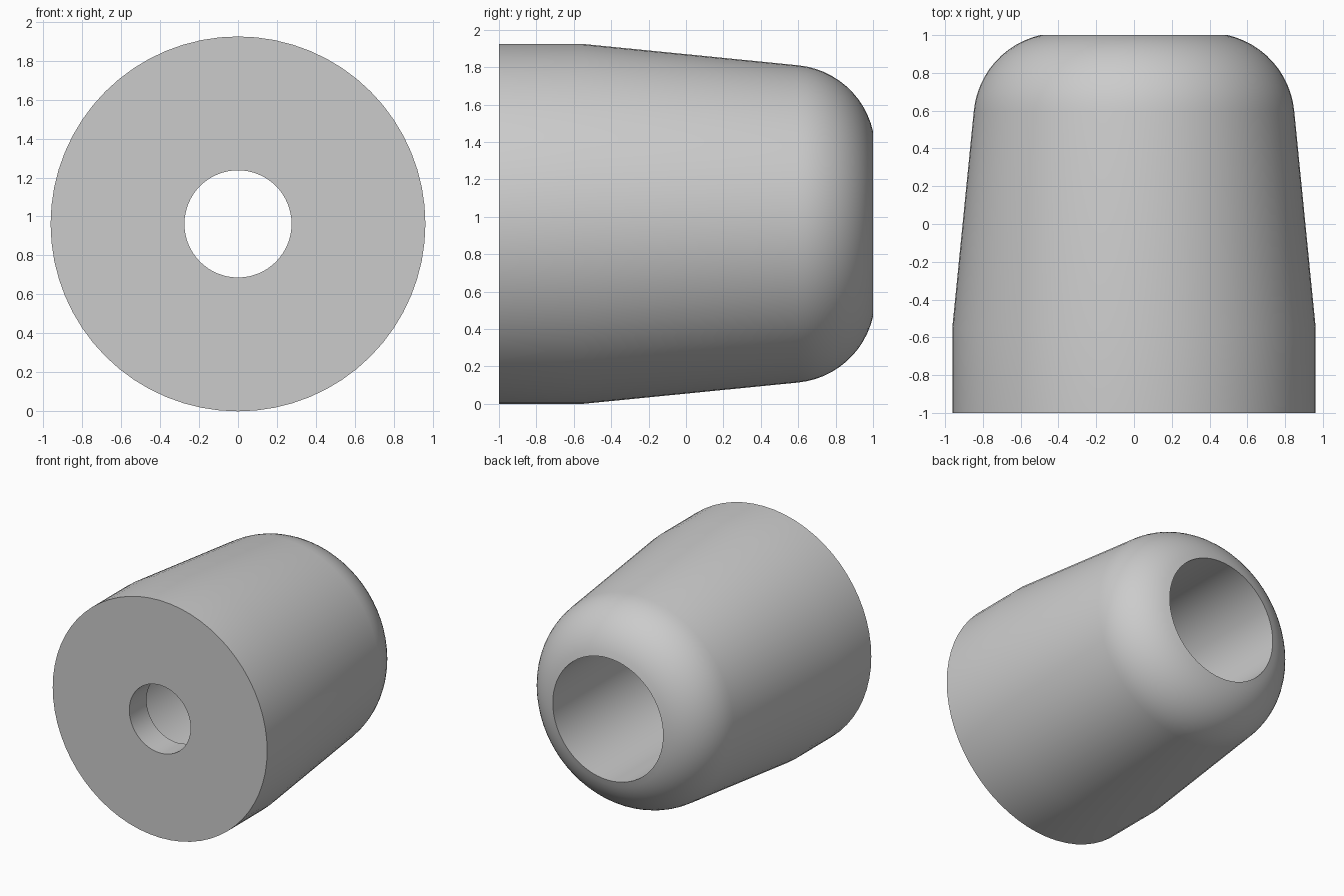
import bpy, bmesh, math
from mathutils import Matrix, Vector

cube = bpy.data.objects.get("Cube")
if cube:
    bpy.data.objects.remove(cube, do_unlink=True)

RADIUS, BORE, HOLE = 0.962, 0.495, 0.275
SIDES, ARC_STEPS = 64, 12
FLOOR_Y = -0.78

# One flat grey
grey = bpy.data.materials.new("light_grey")
grey.use_nodes = True
colour = (0.6, 0.6, 0.6, 1.0)
grey.diffuse_color = colour
grey.node_tree.nodes["Principled BSDF"].inputs["Base Color"].default_value = colour

# Outer wall: straight collar, slight taper, then a round shoulder tangent to the taper
collar_end = Vector((-0.55, RADIUS))
taper_end = Vector((0.6, 0.848))
rim = Vector((1.0, BORE))
along = (taper_end - collar_end).normalized()
normal = Vector((-along.y, along.x))
chord = rim - taper_end
arc_radius = -chord.length_squared / (2 * chord.dot(normal))
centre = taper_end - normal * arc_radius
start = math.atan2(*(taper_end - centre).yx)
end = math.atan2(*(rim - centre).yx)
shoulder = []
for i in range(ARC_STEPS + 1):
    a = start + (end - start) * i / ARC_STEPS
    shoulder.append(centre + arc_radius * Vector((math.cos(a), math.sin(a))))

# Closed section as (y, radius): front face, outer wall, rear bore, small front hole
profile = [Vector((-1, HOLE)), Vector((-1, RADIUS)), collar_end, *shoulder,
           Vector((FLOOR_Y, BORE)), Vector((FLOOR_Y, HOLE))]

# Revolve the section around the y axis
bm = bmesh.new()
verts = [bm.verts.new((0, p.x, p.y)) for p in profile]
edges = [bm.edges.new((verts[i - 1], v)) for i, v in enumerate(verts)]
bmesh.ops.spin(bm, geom=verts + edges, cent=(0, 0, 0), axis=(0, 1, 0),
               angle=math.tau, steps=SIDES, use_merge=True)
bmesh.ops.remove_doubles(bm, verts=bm.verts, dist=0.0001)
bmesh.ops.recalc_face_normals(bm, faces=bm.faces)
bmesh.ops.transform(bm, matrix=Matrix.Translation((0, 0, RADIUS)), verts=bm.verts)

mesh = bpy.data.meshes.new("bored_cap")
bm.to_mesh(mesh)
bm.free()
mesh.materials.append(grey)
cap = bpy.data.objects.new("bored_cap", mesh)
bpy.context.collection.objects.link(cap)

# Smooth walls with crisp rims
bpy.ops.object.select_all(action='DESELECT')
cap.select_set(True)
bpy.context.view_layer.objects.active = cap
bpy.ops.object.shade_smooth_by_angle(angle=math.radians(30))
